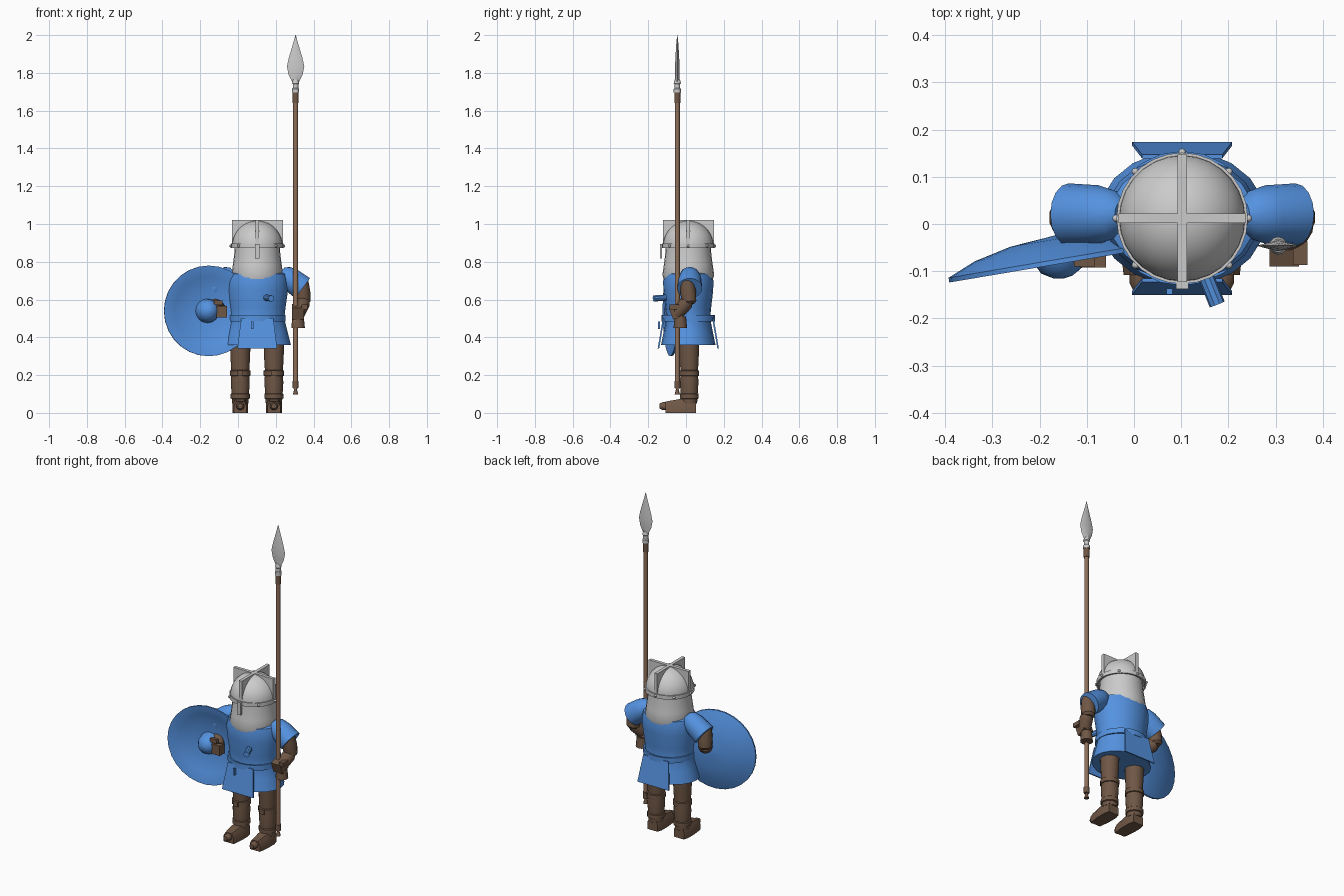
import bpy, bmesh, math
from mathutils import Vector, Matrix

if "Cube" in bpy.data.objects:
    bpy.data.objects.remove(bpy.data.objects["Cube"])


def material(name, col):
    m = bpy.data.materials.new(name)
    m.diffuse_color = (*col, 1)
    m.use_nodes = True
    m.node_tree.nodes["Principled BSDF"].inputs["Base Color"].default_value = m.diffuse_color
    return m


BLUE = material("blue_cloth", (0.09, 0.29, 0.75))
BROWN = material("brown_leather", (0.16, 0.095, 0.06))
WOOD = material("wood", (0.28, 0.16, 0.10))


def finish(name, bm, mat=None, matrix=None):
    if matrix:
        bm.transform(matrix)
    bmesh.ops.recalc_face_normals(bm, faces=bm.faces)
    me = bpy.data.meshes.new(name)
    bm.to_mesh(me)
    bm.free()
    ob = bpy.data.objects.new(name, me)
    bpy.context.collection.objects.link(ob)
    if mat:
        me.materials.append(mat)
    bpy.ops.object.select_all(action='DESELECT')
    ob.select_set(True)
    bpy.context.view_layer.objects.active = ob
    bpy.ops.object.shade_smooth_by_angle(angle=math.radians(35))
    return ob


def lathe(name, prof, mat=None, n=20, matrix=None, sy=1.0, closed=False):
    """Revolve (radius, z) points; ends are capped unless the profile is closed."""
    bm = bmesh.new()
    rings = [[bm.verts.new((r * math.cos(2 * math.pi * i / n),
                            r * sy * math.sin(2 * math.pi * i / n), z))
              for i in range(n)] for r, z in prof]
    pairs = list(zip(rings, rings[1:]))
    if closed:
        pairs.append((rings[-1], rings[0]))
    for a, b in pairs:
        for i in range(n):
            j = (i + 1) % n
            bm.faces.new((a[i], a[j], b[j], b[i]))
    if not closed:
        bm.faces.new(rings[0])
        bm.faces.new(rings[-1])
    return finish(name, bm, mat, matrix)


def limb(name, a, b, prof, mat, n=14):
    """Revolved shape along a-b; prof is (radius, fraction of length)."""
    a, b = Vector(a), Vector(b)
    d = b - a
    m = Matrix.Translation(a) @ d.to_track_quat('Z', 'Y').to_matrix().to_4x4()
    return lathe(name, [(r, t * d.length) for r, t in prof], mat, n, m)


def box(name, c, s, mat=None, rot=None):
    bm = bmesh.new()
    bmesh.ops.create_cube(bm, size=1)
    m = Matrix.Translation(c) @ (rot or Matrix()) @ Matrix.Diagonal((*s, 1))
    return finish(name, bm, mat, m)


def loft(name, sections, mat):
    """Bridge a list of equally sized point loops."""
    bm = bmesh.new()
    rings = [[bm.verts.new(p) for p in s] for s in sections]
    k = len(rings[0])
    for a, b in zip(rings, rings[1:]):
        for i in range(k):
            bm.faces.new((a[i], a[(i + 1) % k], b[(i + 1) % k], b[i]))
    bm.faces.new(rings[0])
    bm.faces.new(rings[-1])
    return finish(name, bm, mat)


CX, CY = 0.102, 0.012
C = Matrix.Translation((CX, CY, 0))

# Helmet: dome, brow band, rivets, crossed ridge plates, nose guard, neck guard
dome = [(0.134 * math.cos(t * math.pi / 20), 0.885 + 0.132 * math.sin(t * math.pi / 20))
        for t in range(10)] + [(0.002, 1.017)]
lathe("helmet_dome", dome, None, 28, C)
lathe("brow_band", [(0.13, 0.872), (0.139, 0.872), (0.139, 0.896), (0.13, 0.896)],
      None, 28, C, closed=True)
for i in range(8):
    a = i * math.pi / 4
    bm = bmesh.new()
    bmesh.ops.create_uvsphere(bm, u_segments=8, v_segments=6, radius=0.008)
    finish("rivet", bm, None, Matrix.Translation(
        (CX + 0.14 * math.cos(a), CY + 0.14 * math.sin(a), 0.884)))
box("ridge_plate_across", (CX, CY, 0.954), (0.27, 0.02, 0.132))
box("ridge_plate_along", (CX, CY, 0.954), (0.02, 0.27, 0.132))
box("nose_guard", (CX, CY - 0.144, 0.856), (0.026, 0.012, 0.075))
lathe("neck_guard", [(0.128, 0.7), (0.137, 0.73), (0.13, 0.78), (0.122, 0.84), (0.12, 0.88)],
      None, 24, C)

# Tunic, belt, skirt flaps and chest peg
lathe("tunic", [(0.178, 0.36), (0.16, 0.43), (0.143, 0.50), (0.15, 0.56), (0.163, 0.65),
                (0.164, 0.70), (0.155, 0.735), (0.12, 0.75)], BLUE, 20, C, sy=0.81)
lathe("belt", [(0.14, 0.485), (0.15, 0.485), (0.15, 0.517), (0.14, 0.517)],
      BLUE, 20, C, sy=0.95, closed=True)
for s, name in ((-1, "front_flap"), (1, "back_flap")):
    def row(z, w, y):
        return [(CX - w, CY + s * y, z), (CX + w, CY + s * y, z),
                (CX + w, CY + s * (y - 0.008), z), (CX - w, CY + s * (y - 0.008), z)]
    loft(name, [row(0.50, 0.085, 0.135), row(0.34, 0.106, 0.162)], BLUE)
limb("chest_peg", (0.15, -0.105, 0.61), (0.176, -0.17, 0.606), [(0.017, 0), (0.017, 1)], BLUE, 10)
box("belt_tail", (0.075, -0.143, 0.465), (0.012, 0.012, 0.04), BLUE)

# Legs and boots
for x in (0.012, 0.19):
    M = Matrix.Translation((x, 0.017, 0))
    lathe("thigh", [(0.046, 0.20), (0.051, 0.28), (0.056, 0.40)], BROWN, 14, M)
    lathe("knee_cuff", [(0.048, 0.195), (0.054, 0.197), (0.054, 0.223), (0.048, 0.226)],
          BROWN, 14, M)
    lathe("shin", [(0.043, 0.05), (0.046, 0.10), (0.050, 0.16), (0.048, 0.20)], BROWN, 14, M)
    lathe("ankle_cuff", [(0.045, 0.074), (0.051, 0.077), (0.051, 0.10), (0.046, 0.104)],
          BROWN, 14, M)
    box("knee_buckle", (x, -0.034, 0.21), (0.03, 0.016, 0.03), BROWN)

    def sect(y, w, h):
        return [(x - w, y, 0), (x + w, y, 0), (x + w, y, h * 0.6),
                (x + w * 0.6, y, h), (x - w * 0.6, y, h), (x - w, y, h * 0.6)]
    loft("boot", [sect(0.052, 0.034, 0.075), sect(0.02, 0.042, 0.08), sect(-0.04, 0.042, 0.072),
                  sect(-0.108, 0.034, 0.06)], BROWN)
    limb("boot_toe", (x, -0.10, 0.036), (x, -0.14, 0.036), [(0.022, 0), (0.022, 0.6), (0.014, 1)],
         BROWN, 10)

# Sleeves and upper arms on both sides
for s in (-1, 1):
    def P(dx, y, z):
        return (CX + s * dx, y, z)
    limb("sleeve", P(0.125, 0.02, 0.745), P(0.24, 0.02, 0.66),
         [(0.03, 0), (0.05, 0.15), (0.062, 0.45), (0.066, 1)], BLUE, 16)
    limb("upper_arm", P(0.235, 0.005, 0.70), P(0.245, 0.018, 0.575),
         [(0.036, 0), (0.042, 0.5), (0.038, 0.9), (0.025, 1)], BROWN)

# Spear arm
limb("spear_forearm", (0.35, 0.012, 0.595), (0.318, -0.05, 0.52),
     [(0.03, 0), (0.038, 0.2), (0.034, 1)], BROWN)
lathe("spear_glove_cuff", [(0.036, 0.45), (0.03, 0.51)], BROWN, 12,
      Matrix.Translation((0.318, -0.03, 0)))
box("spear_hand", (0.318, -0.05, 0.535), (0.062, 0.062, 0.065), BROWN,
    Matrix.Rotation(0.35, 4, 'X'))
box("spear_thumb", (0.352, -0.062, 0.56), (0.03, 0.05, 0.025), BROWN)

# Shield arm
limb("shield_forearm", (-0.143, 0.018, 0.59), (-0.092, -0.06, 0.545),
     [(0.03, 0), (0.04, 0.2), (0.032, 1)], BROWN)
box("shield_hand", (-0.087, -0.07, 0.535), (0.055, 0.045, 0.06), BROWN)
box("shield_thumb", (-0.105, -0.08, 0.583), (0.045, 0.02, 0.025), BROWN)

# Spear
S = Matrix.Translation((0.305, -0.046, 0))
lathe("spear_shaft", [(0.013, 0.13), (0.013, 1.71)], WOOD, 12, S)
lathe("spear_butt", [(0.014, 0.098), (0.006, 0.13), (0.016, 0.131), (0.016, 0.168)], BROWN, 12, S)
lathe("spear_collar", [(0.016, 1.64), (0.016, 1.70)], BROWN, 12, S)
lathe("spear_socket", [(0.019, 1.695), (0.019, 1.715), (0.015, 1.72), (0.015, 1.74),
                       (0.019, 1.745), (0.014, 1.765)], None, 12, S)
loft("spear_blade", [[(0.305 - w, -0.046, z), (0.305, -0.046 - t, z), (0.305 + w, -0.046, z),
                      (0.305, -0.046 + t, z)]
                     for z, w, t in ((1.745, 0.014, 0.012), (1.79, 0.037, 0.012),
                                     (1.835, 0.046, 0.012), (1.88, 0.036, 0.010),
                                     (1.95, 0.015, 0.006), (2.0, 0.001, 0.001))], None)

# Shield: hollow dish facing forward with a central boss
SH = (Matrix.Translation((-0.157, -0.068, 0.54)) @ Matrix.Rotation(math.radians(9.6), 4, 'Z')
      @ Matrix.Rotation(math.radians(90), 4, 'X'))
lathe("shield_dish", [(0.002, -0.045), (0.10, -0.037), (0.18, -0.019), (0.24, 0.006),
                      (0.24, 0.016), (0.235, 0.016), (0.18, -0.007), (0.10, -0.025),
                      (0.002, -0.033)], BLUE, 28, SH)
lathe("shield_boss", [(0.065, -0.035), (0.06, 0.0), (0.045, 0.03), (0.02, 0.045), (0.002, 0.048)],
      BLUE, 16, SH)
